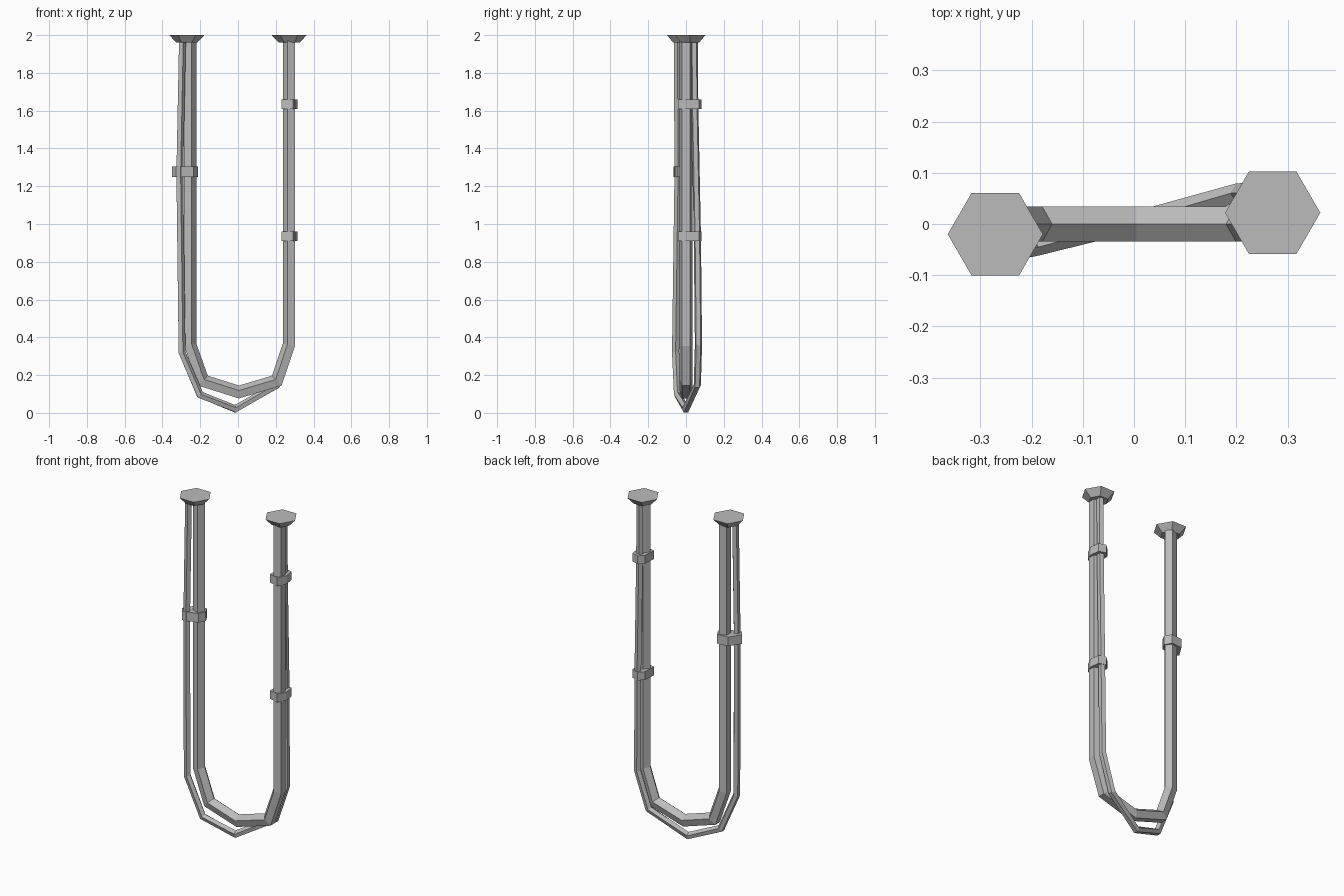
import bpy, bmesh, math
from mathutils import Vector

cube = bpy.data.objects.get("Cube")
if cube:
    bpy.data.objects.remove(cube)

grey = bpy.data.materials.new("cable_grey")
grey.use_nodes = True
colour = (0.5, 0.5, 0.5, 1)
grey.diffuse_color = colour
grey.node_tree.nodes["Principled BSDF"].inputs["Base Color"].default_value = colour


def loft(name, rings):
    """Skin a list of point rings, closing both ends."""
    bm = bmesh.new()
    loops = [[bm.verts.new(p) for p in ring] for ring in rings]
    n = len(loops[0])
    for a, b in zip(loops, loops[1:]):
        for i in range(n):
            j = (i + 1) % n
            bm.faces.new((a[i], a[j], b[j], b[i]))
    bm.faces.new(loops[0])
    bm.faces.new(loops[-1])
    bmesh.ops.recalc_face_normals(bm, faces=bm.faces)
    mesh = bpy.data.meshes.new(name)
    bm.to_mesh(mesh)
    bm.free()
    mesh.materials.append(grey)
    obj = bpy.data.objects.new(name, mesh)
    bpy.context.collection.objects.link(obj)
    return obj


def cable(name, path, radius, sides=5):
    """Sweep a polygon along a path, with one corner on the inside of the bend."""
    pts = [Vector(p) for p in path]
    rings = []
    for i, p in enumerate(pts):
        before = (p - pts[max(i - 1, 0)]).normalized()
        after = (pts[min(i + 1, len(pts) - 1)] - p).normalized()
        tangent = (before + after).normalized()
        inward = tangent.cross(Vector((0, 1, 0))).normalized()
        side = inward.cross(tangent)
        miter = 1 / max(tangent.dot(after), tangent.dot(before), 0.5)
        angles = [math.tau * k / sides for k in range(sides)]
        rings.append([p + radius * (miter * math.cos(a) * inward + math.sin(a) * side)
                      for a in angles])
    return loft(name, rings)


def prism(name, outline, z0, z1):
    return loft(name, [[(x, y, z) for x, y in outline] for z in (z0, z1)])


def hexagon(cx, cy, z, r):
    return [(cx + r * math.cos(k * math.pi / 3), cy + r * math.sin(k * math.pi / 3), z)
            for k in range(6)]


# Thick cable hanging in one plane
cable("thick_cable", [
    (-0.256, 0, 1.97), (-0.256, 0, 0.36), (-0.188, 0, 0.168), (0.005, 0, 0.107),
    (0.208, 0, 0.168), (0.273, 0, 0.36), (0.273, 0, 1.97)], 0.036)

# Thin cable crossing under it from front to back
cable("thin_cable", [
    (-0.296, -0.045, 1.97), (-0.31, -0.042, 1.27), (-0.298, -0.055, 0.32),
    (-0.202, -0.045, 0.095), (-0.015, 0, 0.02), (0.205, 0.06, 0.145),
    (0.275, 0.066, 0.36), (0.277, 0.06, 0.94), (0.275, 0.046, 1.64),
    (0.275, 0.044, 1.97)], 0.02)

# Flared hexagonal mounts
for side, cx, cy in (("right", -0.271, -0.02), ("left", 0.271, 0.022)):
    loft(side + "_mount", [hexagon(cx, cy, 1.96, 0.055), hexagon(cx, cy, 2, 0.093)])

# Clamps holding the two cables together
right_clamp = [(-0.35, -0.035), (-0.328, -0.066), (-0.235, -0.042),
               (-0.213, 0), (-0.235, 0.04), (-0.305, 0.035)]
left_clamp = [(0.29, -0.042), (0.316, 0.01), (0.308, 0.07),
              (0.265, 0.083), (0.235, 0.055), (0.23, -0.025)]
prism("right_clamp", right_clamp, 1.25, 1.305)
prism("left_lower_clamp", left_clamp, 0.91, 0.96)
prism("left_upper_clamp", left_clamp, 1.61, 1.66)
